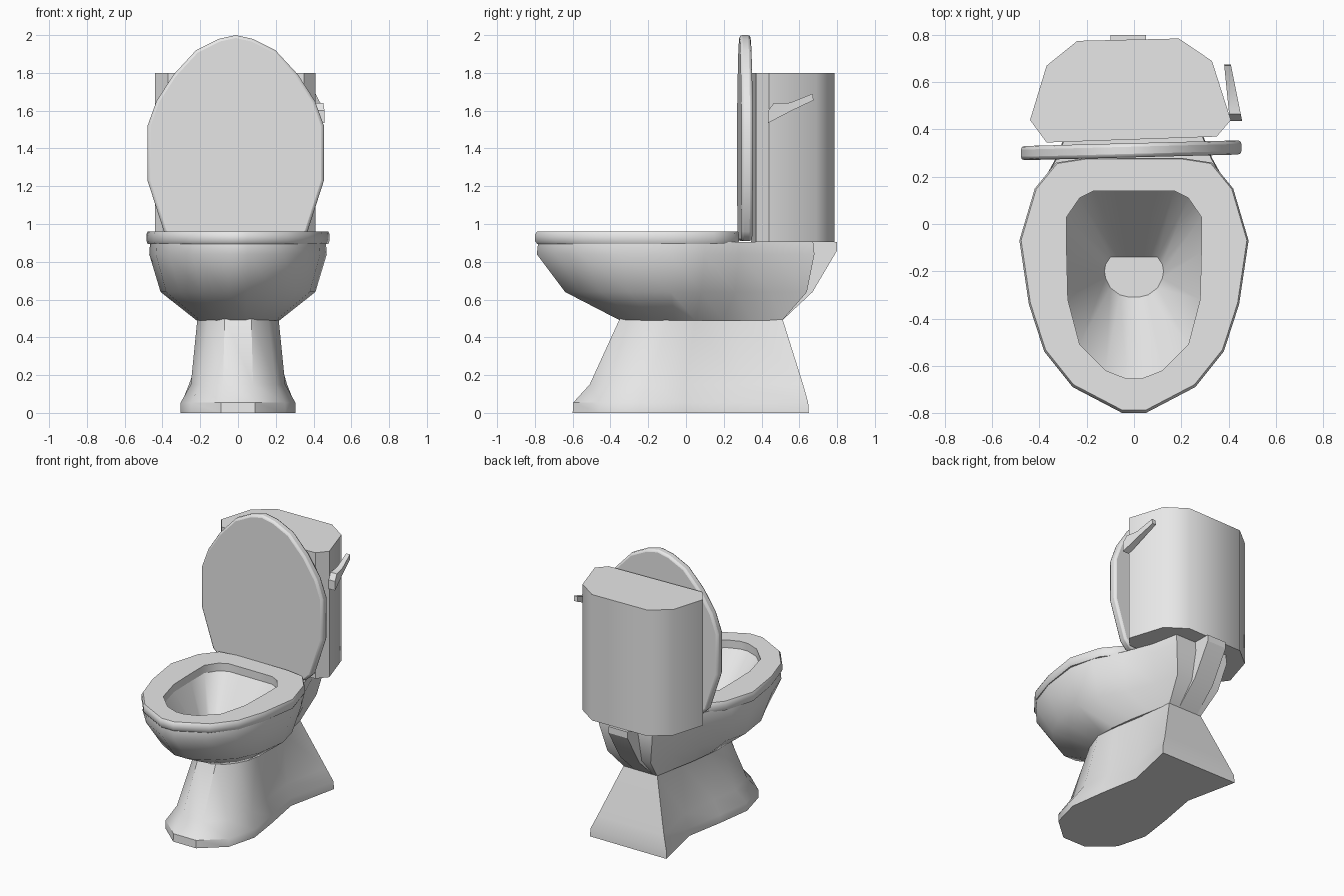
import bpy, bmesh, math

cube = bpy.data.objects.get("Cube")
if cube:
    bpy.data.objects.remove(cube, do_unlink=True)

GREY = (0.8, 0.8, 0.8, 1.0)
mat = bpy.data.materials.new("ceramic_grey")
mat.use_nodes = True
mat.diffuse_color = GREY
mat.node_tree.nodes["Principled BSDF"].inputs["Base Color"].default_value = GREY


def ring(half, z, scale=1.0):
    """Closed horizontal outline from its +x half, listed back to front."""
    pts = half + [(-x, y) for x, y in reversed(half)]
    return [(x * scale, y * scale, z) for x, y in pts]


def loft(name, rings, wrap=False, smooth=40, bevel=0.0):
    """Skin rings of equal length; cap both ends, or join last to first."""
    bm = bmesh.new()
    vs = [[bm.verts.new(p) for p in r] for r in rings]
    n = len(vs[0])
    pairs = list(zip(vs, vs[1:])) + ([(vs[-1], vs[0])] if wrap else [])
    for a, b in pairs:
        for i in range(n):
            j = (i + 1) % n
            bm.faces.new((a[i], a[j], b[j], b[i]))
    if not wrap:
        bm.faces.new(vs[0])
        bm.faces.new(vs[-1])
    bmesh.ops.recalc_face_normals(bm, faces=bm.faces)
    mesh = bpy.data.meshes.new(name)
    bm.to_mesh(mesh)
    bm.free()
    mesh.materials.append(mat)
    obj = bpy.data.objects.new(name, mesh)
    bpy.context.collection.objects.link(obj)
    if bevel:
        mod = obj.modifiers.new("soft_edge", 'BEVEL')
        mod.width, mod.segments = bevel, 2
        mod.limit_method, mod.angle_limit = 'ANGLE', math.radians(60)
    bpy.ops.object.select_all(action='DESELECT')
    obj.select_set(True)
    bpy.context.view_layer.objects.active = obj
    bpy.ops.object.shade_smooth_by_angle(angle=math.radians(smooth))
    return obj


# Pedestal: waisted foot with a short plinth and a flared front
foot = [(.30, .65), (.22, .28), (.27, 0), (.305, -.25), (.25, -.46), (.09, -.60)]
ankle = [(.26, .62), (.19, .28), (.22, 0), (.25, -.20), (.20, -.40), (.08, -.51)]
neck = [(.13, .51), (.16, .28), (.20, .05), (.215, -.10), (.16, -.25), (.07, -.35)]
loft("pedestal", [ring(foot, 0), ring(foot, .055, .995), ring(ankle, .15),
                  ring(neck, .50)], smooth=35)

# Bowl: outer shell up to the rim, then down the hollow to a flat floor
base = [(.13, .51), (.16, .35), (.19, .20), (.21, .05), (.22, -.06),
        (.20, -.17), (.16, -.25), (.11, -.31), (.04, -.35)]
belly = [(.17, .64), (.20, .45), (.28, .26), (.37, .08), (.41, -.08),
         (.38, -.30), (.31, -.45), (.20, -.56), (.05, -.64)]
rim = [(.21, .68), (.25, .48), (.33, .28), (.43, .10), (.47, -.08),
       (.435, -.35), (.365, -.55), (.24, -.69), (.05, -.79)]
hole = [(.08, .14), (.17, .14), (.23, .11), (.285, .03), (.285, -.12),
        (.28, -.32), (.23, -.51), (.12, -.62), (.03, -.655)]
floor = [(.03, -.14), (.07, -.14), (.10, -.14), (.12, -.17), (.125, -.20),
         (.12, -.23), (.10, -.27), (.06, -.30), (.02, -.31)]
loft("bowl", [ring(base, .49), ring(belly, .64), ring(rim, .84), ring(rim, .905, .99),
              ring(hole, .905), ring(floor, .55)])

# Seat: flat ring with softened edges
seat = [(.10, .28), (.20, .28), (.33, .26), (.42, .15), (.485, -.07),
        (.445, -.34), (.38, -.54), (.26, -.69), (.05, -.80)]
loft("seat", [ring(seat, .895, .985), ring(seat, .91), ring(seat, .945),
              ring(seat, .96, .985), ring(hole, .96), ring(hole, .895)],
     wrap=True, smooth=50)

# Rear rib: wedge under the tank
rib = [(.55, .905), (.80, .905), (.80, .86), (.67, .64), (.51, .49)]
loft("rear_rib", [[(x, y, z) for y, z in rib] for x in (-.10, .05)], smooth=30)

# Lid: upright oval slab, turned slightly about the vertical
lid_half = [(.33, .91), (.38, .96), (.467, 1.23), (.467, 1.52), (.42, 1.65),
            (.33, 1.79), (.21, 1.92), (.09, 1.98)]
lid_outline = lid_half + [(0, 2.0)] + [(-x, z) for x, z in reversed(lid_half)]
turn = math.tan(math.radians(1.5))
loft("lid", [[(x - .012, y + x * turn, z) for x, z in lid_outline]
             for y in (.282, .342)], smooth=50, bevel=.015)

# Tank: eight-sided prism
tank = [(-.24, .775), (.19, .785), (.33, .69), (.41, .44), (.35, .37),
        (-.37, .345), (-.44, .44), (-.37, .67)]
loft("tank", [[(x, y, z) for x, y in tank] for z in (.905, 1.80)], smooth=42)

# Flush lever: bent slab on the side of the tank
lever = [(.435, 1.535), (.435, 1.60), (.465, 1.64), (.55, 1.642), (.67, 1.69),
         (.675, 1.655), (.56, 1.60)]
loft("flush_lever", [[(x0 - k * (y - .44), y, z) for y, z in lever]
                     for x0, k in ((.405, .10), (.457, .20))], smooth=30)
